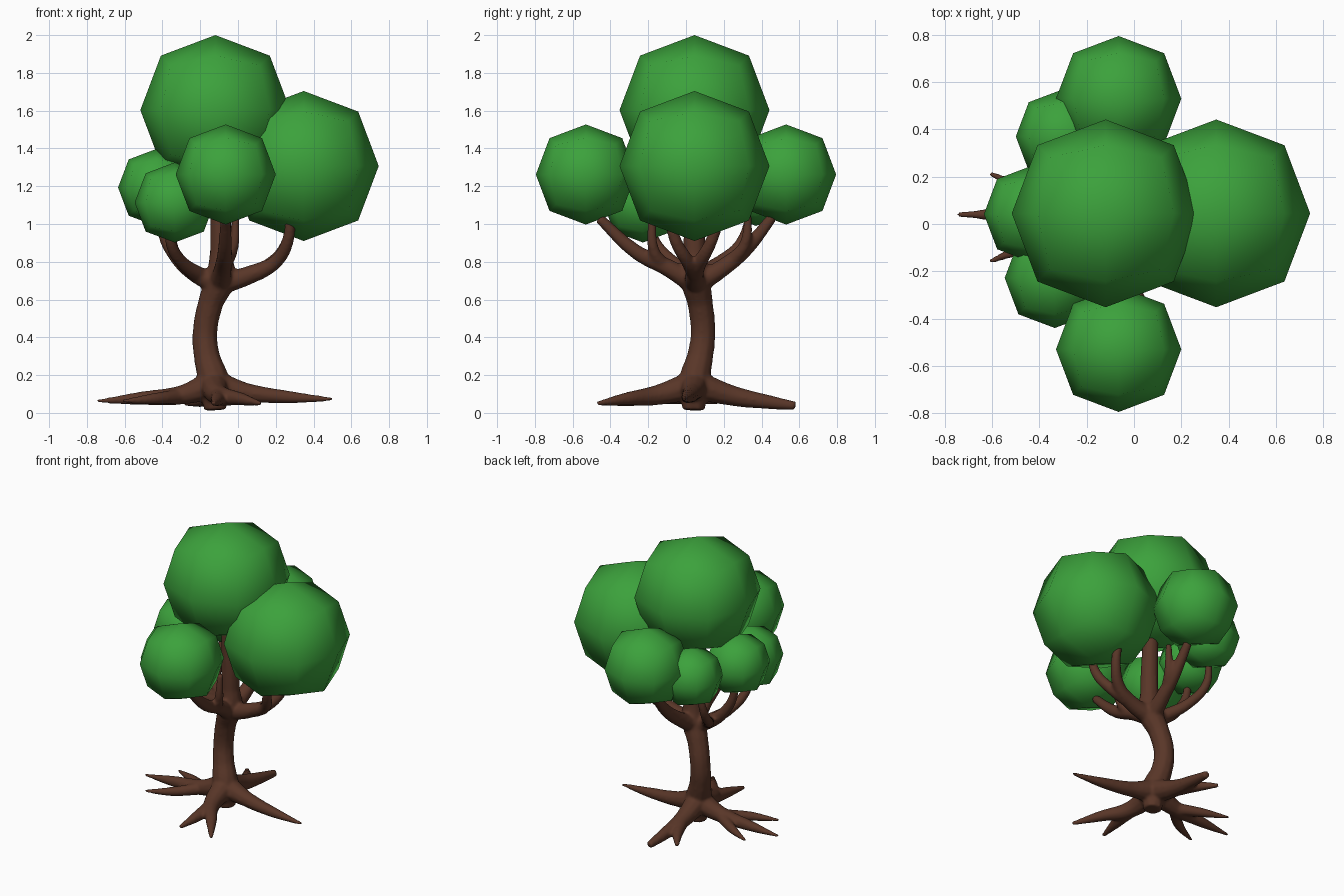
import bpy, bmesh


def material(name, rgb):
    m = bpy.data.materials.new(name)
    m.diffuse_color = (*rgb, 1)
    return m


LEAF = material("leaf green", (0.045, 0.36, 0.045))
BARK = material("bark brown", (0.1, 0.037, 0.021))
ROOT = material("root dark brown", (0.034, 0.019, 0.006))


# Foliage: cubes rounded by one subdivision level (octagonal outline)
def foliage(name, centre, radius):
    bpy.ops.mesh.primitive_cube_add(size=2 * radius / 0.8395, location=centre)
    o = bpy.context.object
    o.name = name
    sub = o.modifiers.new("round", 'SUBSURF')
    sub.levels = sub.render_levels = 1
    o.data.materials.append(LEAF)
    for p in o.data.polygons:
        p.use_smooth = True


foliage("foliage_top", (-0.12, 0.045, 1.603), 0.397)
foliage("foliage_right", (0.348, 0.045, 1.307), 0.397)
foliage("foliage_front", (-0.065, -0.53, 1.262), 0.265)
foliage("foliage_back", (-0.065, 0.53, 1.262), 0.265)
foliage("foliage_left", (-0.43, 0.042, 1.193), 0.205)
foliage("foliage_front_left", (-0.335, -0.228, 1.114), 0.212)
foliage("foliage_back_left", (-0.3, 0.37, 1.19), 0.2)

# Wood paths: each point is x, y, z, radius
trunk = [(-0.12, 0.04, 0.015, 0.06), (-0.13, 0.045, 0.17, 0.085), (-0.165, 0.075, 0.3, 0.07),
         (-0.175, 0.09, 0.42, 0.066), (-0.145, 0.075, 0.58, 0.068),
         (-0.095, 0.05, 0.71, 0.082), (-0.09, 0.045, 0.85, 0.06), (-0.1, 0.045, 1.3, 0.05)]
branches = [
    # right branch and its fork
    [(-0.1, 0.05, 0.68, 0.06), (0.06, 0.045, 0.73, 0.05), (0.18, 0.07, 0.79, 0.04),
     (0.26, 0.13, 0.9, 0.033), (0.28, 0.19, 1.06, 0.025)],
    [(0.1, 0.045, 0.74, 0.045), (0.2, 0.01, 0.8, 0.037), (0.26, -0.05, 0.9, 0.033),
     (0.28, -0.1, 1.06, 0.025)],
    # left branch and its forks
    [(-0.1, 0.05, 0.68, 0.06), (-0.24, 0.045, 0.745, 0.045), (-0.34, 0.045, 0.84, 0.035),
     (-0.4, 0.042, 0.96, 0.028), (-0.41, 0.042, 1.08, 0.02)],
    [(-0.2, 0.045, 0.725, 0.045), (-0.3, -0.07, 0.8, 0.035), (-0.355, -0.16, 0.9, 0.03),
     (-0.36, -0.2, 1.03, 0.02)],
    [(-0.2, 0.045, 0.725, 0.045), (-0.3, 0.18, 0.8, 0.035), (-0.35, 0.29, 0.9, 0.03),
     (-0.34, 0.34, 1.06, 0.02)],
    # front branch and its fork
    [(-0.1, 0.05, 0.68, 0.06), (-0.08, -0.09, 0.765, 0.048), (-0.07, -0.26, 0.85, 0.04),
     (-0.065, -0.46, 1.03, 0.028)],
    [(-0.075, -0.12, 0.78, 0.04), (-0.03, -0.17, 0.86, 0.03), (-0.01, -0.18, 1.05, 0.02)],
    # back branch and its fork
    [(-0.1, 0.05, 0.68, 0.06), (-0.08, 0.19, 0.765, 0.048), (-0.07, 0.32, 0.87, 0.04),
     (-0.065, 0.46, 1.04, 0.028)],
    [(-0.075, 0.24, 0.8, 0.04), (-0.03, 0.31, 0.89, 0.03), (-0.01, 0.33, 1.06, 0.02)],
]
S = (-0.13, 0.045, 0.15, 0.08)
roots = [
    # left root with two side tips
    [S, (-0.3, 0.04, 0.095, 0.052), (-0.5, 0.04, 0.078, 0.038), (-0.75, 0.04, 0.062, 0.01)],
    [(-0.3, 0.04, 0.09, 0.042), (-0.44, 0.13, 0.075, 0.032), (-0.61, 0.215, 0.062, 0.011)],
    [(-0.3, 0.04, 0.09, 0.042), (-0.44, -0.08, 0.075, 0.032), (-0.61, -0.16, 0.062, 0.011)],
    # right root
    [S, (0.05, 0.03, 0.108, 0.05), (0.25, 0.01, 0.085, 0.036), (0.5, -0.01, 0.072, 0.011)],
    # front root, forked
    [S, (-0.1, -0.15, 0.095, 0.055), (0.01, -0.31, 0.075, 0.036), (0.12, -0.47, 0.05, 0.013)],
    [(-0.1, -0.15, 0.09, 0.05), (-0.11, -0.3, 0.07, 0.036), (-0.13, -0.46, 0.05, 0.013)],
    # back root, forked
    [S, (-0.14, 0.25, 0.09, 0.055), (-0.13, 0.42, 0.06, 0.04), (-0.12, 0.58, 0.037, 0.024)],
    [(-0.14, 0.25, 0.085, 0.05), (-0.2, 0.38, 0.065, 0.036), (-0.28, 0.5, 0.05, 0.015)],
]

# Sweep tapered tubes along every path
cu = bpy.data.curves.new("wood_paths", 'CURVE')
cu.dimensions = '3D'
cu.bevel_depth = 1.0
cu.bevel_resolution = 3
cu.resolution_u = 8
cu.use_fill_caps = True
for path in [trunk] + branches + roots:
    sp = cu.splines.new('BEZIER')
    sp.bezier_points.add(len(path) - 1)
    for bp, (x, y, z, r) in zip(sp.bezier_points, path):
        bp.co = (x, y, z)
        bp.radius = r
    for bp in sp.bezier_points:
        bp.handle_left_type = bp.handle_right_type = 'AUTO'
paths = bpy.data.objects.new("wood_paths", cu)
bpy.context.collection.objects.link(paths)


def evaluated_mesh(o):
    dg = bpy.context.evaluated_depsgraph_get()
    dg.update()
    return bpy.data.meshes.new_from_object(o.evaluated_get(dg))


# Fuse the tubes into one smooth wooden body
wood = bpy.data.objects.new("trunk_branches_and_roots", evaluated_mesh(paths))
bpy.context.collection.objects.link(wood)
bpy.data.objects.remove(paths)
rm = wood.modifiers.new("fuse", 'REMESH')
rm.mode = 'VOXEL'
rm.voxel_size = 0.01
sm = wood.modifiers.new("soften", 'SMOOTH')
sm.factor = 0.5
sm.iterations = 7
fused = evaluated_mesh(wood)
wood.modifiers.clear()
wood.data = fused

# Cut at the colour line: dark roots below, bark above
bm = bmesh.new()
bm.from_mesh(fused)
bmesh.ops.bisect_plane(bm, geom=bm.verts[:] + bm.edges[:] + bm.faces[:],
                       plane_co=(0, 0, 0.39), plane_no=(0, 0, 1))
for f in bm.faces:
    f.smooth = True
    f.material_index = 1 if f.calc_center_median().z < 0.39 else 0
bm.to_mesh(fused)
bm.free()
fused.materials.clear()
fused.materials.append(BARK)
fused.materials.append(ROOT)
